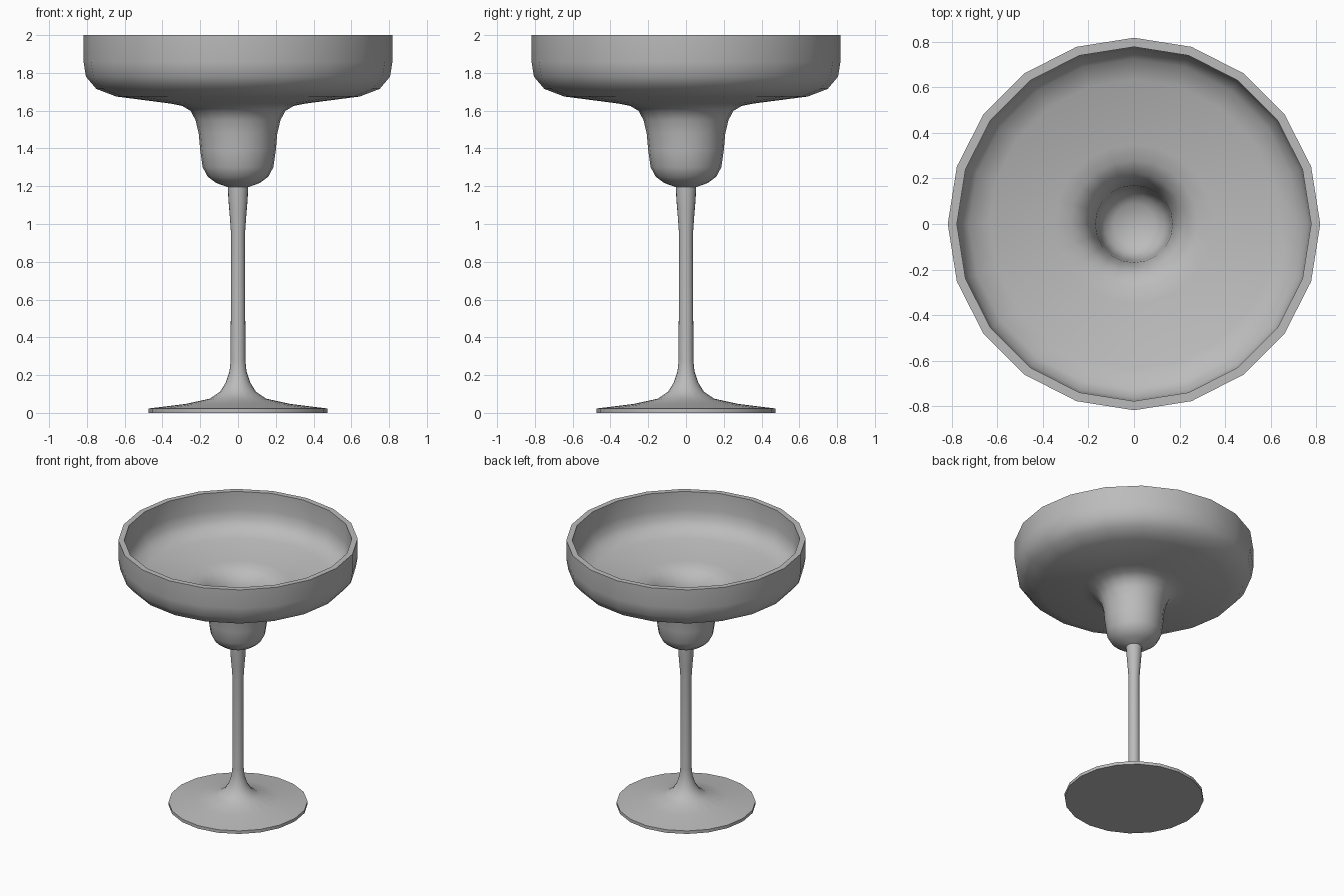
import bpy
import bmesh
import math
from mathutils import Matrix

SIDES = 20

cube = bpy.data.objects.get("Cube")
if cube:
    bpy.data.objects.remove(cube, do_unlink=True)

# Single grey material
grey = bpy.data.materials.new("plain grey")
grey.use_nodes = True
colour = (0.5, 0.5, 0.5, 1)
grey.diffuse_color = colour
grey.node_tree.nodes["Principled BSDF"].inputs["Base Color"].default_value = colour


def lathe(name, profile):
    """Spin an (radius, height) profile round the z axis."""
    bm = bmesh.new()
    verts = [bm.verts.new((r, 0, z)) for r, z in profile]
    edges = [bm.edges.new(pair) for pair in zip(verts, verts[1:])]
    bmesh.ops.spin(bm, geom=verts + edges, cent=(0, 0, 0), axis=(0, 0, 1),
                   angle=math.tau, steps=SIDES, use_merge=True)
    bmesh.ops.remove_doubles(bm, verts=bm.verts, dist=0.0005)
    bmesh.ops.recalc_face_normals(bm, faces=bm.faces)
    # The profile runs from bottom to top, so the lowest faces must look down or outward
    low = min(bm.faces, key=lambda f: f.calc_center_median().z)
    centre = low.calc_center_median()
    outward = low.normal.x * centre.x + low.normal.y * centre.y
    if outward - low.normal.z < 0:
        bmesh.ops.reverse_faces(bm, faces=bm.faces)
    mesh = bpy.data.meshes.new(name)
    bm.to_mesh(mesh)
    bm.free()
    mesh.materials.append(grey)
    obj = bpy.data.objects.new(name, mesh)
    bpy.context.collection.objects.link(obj)
    bpy.ops.object.select_all(action="DESELECT")
    obj.select_set(True)
    bpy.context.view_layer.objects.active = obj
    bpy.ops.object.shade_smooth_by_angle(angle=math.radians(45))
    return obj


# Flat foot flaring up into a slim stem
lathe("foot_and_stem", [
    (0, 0), (0.475, 0), (0.475, 0.023), (0.28, 0.047), (0.15, 0.075),
    (0.095, 0.112), (0.065, 0.16), (0.045, 0.22), (0.039, 0.28),
    (0.037, 0.95), (0.045, 1.06), (0.051, 1.13), (0.054, 1.2)])

# Stepped bowl: outer wall, rim, then inner wall and well
lathe("bowl", [
    (0.054, 1.195), (0.115, 1.217), (0.16, 1.25), (0.187, 1.3), (0.2, 1.39),
    (0.208, 1.48), (0.225, 1.55), (0.25, 1.598), (0.295, 1.625),
    (0.36, 1.638), (0.645, 1.675), (0.75, 1.715), (0.805, 1.78),
    (0.818, 1.86), (0.818, 2), (0.778, 2), (0.778, 1.865), (0.765, 1.8),
    (0.725, 1.748), (0.635, 1.713), (0.35, 1.677), (0.28, 1.662),
    (0.222, 1.625), (0.19, 1.565), (0.17, 1.48), (0.162, 1.39),
    (0.152, 1.32), (0.13, 1.28), (0.09, 1.252), (0, 1.235)])
